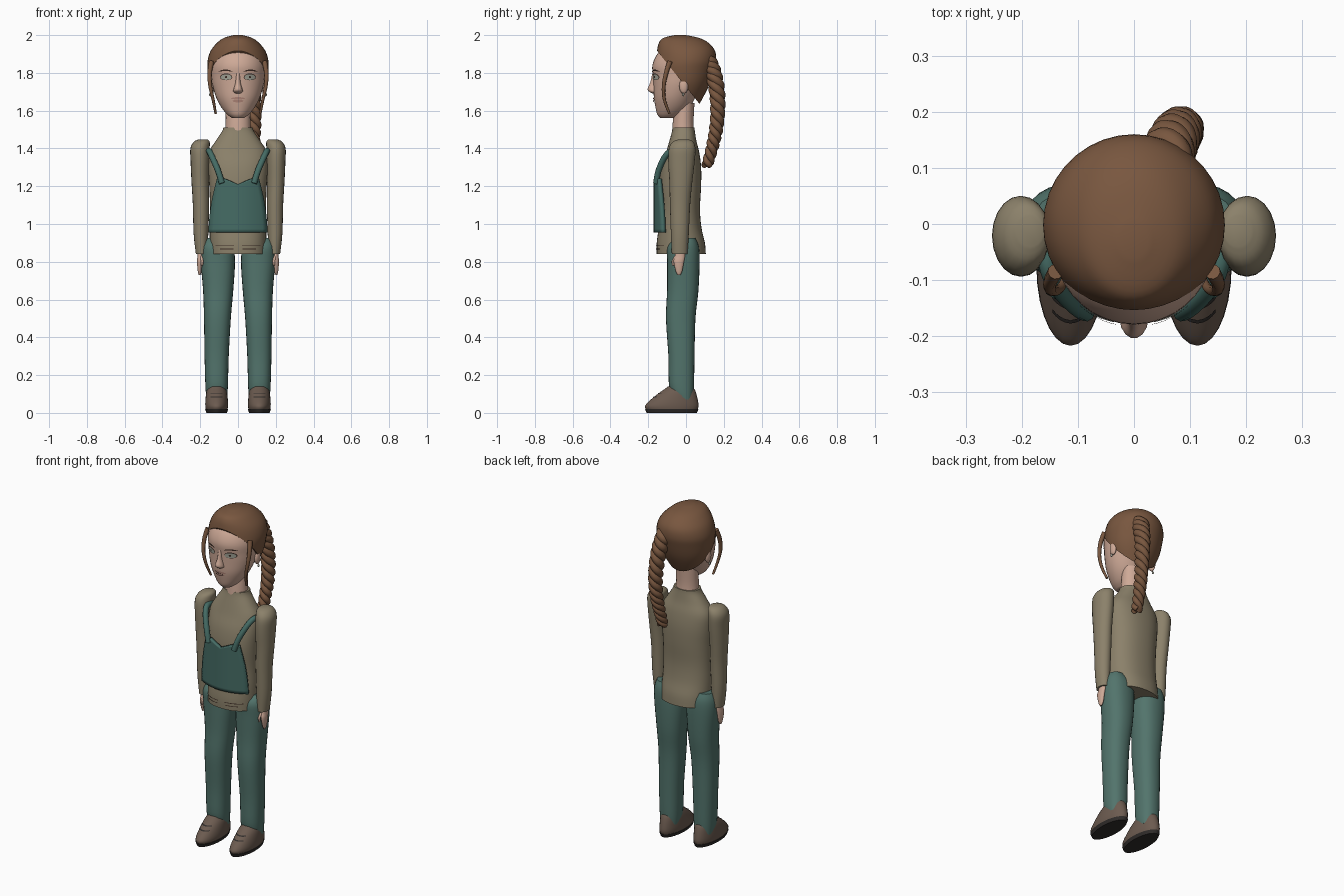
import bpy, bmesh, math
from mathutils import Vector

cube = bpy.data.objects.get("Cube")
if cube:
    bpy.data.objects.remove(cube)


def material(name, r, g, b):
    m = bpy.data.materials.new(name)
    m.use_nodes = True
    m.diffuse_color = (r, g, b, 1)
    bsdf = next(n for n in m.node_tree.nodes if n.type == 'BSDF_PRINCIPLED')
    bsdf.inputs["Base Color"].default_value = (r, g, b, 1)
    bsdf.inputs["Roughness"].default_value = 0.8
    return m


HAIR = material("brown hair", .19, .095, .05)
SKIN = material("skin", .62, .40, .31)
LIP = material("lips", .44, .24, .19)
EYE = material("eye grey", .36, .37, .31)
DARK = material("dark brown", .045, .025, .018)
SHIRT = material("olive shirt", .26, .22, .145)
PANTS = material("teal trousers", .085, .175, .15)
BIB = material("deep teal bib", .06, .15, .13)
SHOE = material("shoe brown", .15, .105, .08)
SOLE = material("dark sole", .03, .026, .024)


def finish(bm, name, mat, angle=45):
    bmesh.ops.recalc_face_normals(bm, faces=bm.faces)
    me = bpy.data.meshes.new(name)
    bm.to_mesh(me)
    bm.free()
    me.shade_smooth()
    me.set_sharp_from_angle(angle=math.radians(angle))
    me.materials.append(mat)
    ob = bpy.data.objects.new(name, me)
    bpy.context.collection.objects.link(ob)
    return ob


def smooth_keys(keys, steps=4):
    """Catmull-Rom interpolation of tuples of equal length."""
    ks = [Vector(k) for k in keys]
    out = []
    for i in range(len(ks) - 1):
        a, b, c, d = ks[max(i - 1, 0)], ks[i], ks[i + 1], ks[min(i + 2, len(ks) - 1)]
        for s in range(steps):
            t = s / steps
            out.append(b + (c - a) * (t / 2) + (a * 2 - b * 5 + c * 4 - d) * (t * t / 2)
                       + (b * 3 - a - c * 3 + d) * (t ** 3 / 2))
    return out + [ks[-1]]


def loft_mesh(keys, p=2, sides=28, side=1):
    """Keys are (z, centre x, half width, front y, back y)."""
    bm = bmesh.new()
    rings = []
    for z, cx, hx, yf, yb in smooth_keys(keys):
        ring = []
        for i in range(sides):
            a = math.tau * i / sides
            c, s = math.cos(a), math.sin(a)
            x = math.copysign(abs(c) ** (2 / p), c) * hx + cx
            y = math.copysign(abs(s) ** (2 / p), s) * (yb - yf) / 2 + (yf + yb) / 2
            ring.append(bm.verts.new((side * x, y, z)))
        rings.append(ring)
    for r, q in zip(rings, rings[1:]):
        for i in range(sides):
            j = (i + 1) % sides
            bm.faces.new((r[i], r[j], q[j], q[i]))
    bm.faces.new(rings[0])
    bm.faces.new(rings[-1])
    return bm


def loft(name, keys, mat, **kw):
    return finish(loft_mesh(keys, **kw), name, mat)


def front_y(keys, x, z, p=2):
    """Front surface of a loft at x, z."""
    rows = smooth_keys(keys)
    for a, b in zip(rows, rows[1:]):
        if a[0] <= z <= b[0]:
            _, cx, hx, yf, yb = a.lerp(b, (z - a[0]) / (b[0] - a[0]))
            u = min(abs(x - cx) / hx, 1)
            return (yf + yb) / 2 - (yb - yf) / 2 * (1 - u ** p) ** (1 / p)
    return 0


def decal(name, keys, mat, cx, cz, w, h, arch=0, off=.004, p=2, side=1, square=False):
    """Thin lens or strip that follows the front of a loft."""
    bm = bmesh.new()
    cols = []
    for i in range(13):
        u = i / 6 - 1
        half = h / 2 * (1 if square else max(math.sqrt(1 - u * u), .05))
        col = []
        for v in (-1, -.33, .33, 1):
            x, z = cx + u * w / 2, cz + v * half + arch * (1 - u * u)
            col.append(bm.verts.new((side * x, front_y(keys, x, z, p) - off, z)))
        cols.append(col)
    for a, b in zip(cols, cols[1:]):
        for k in range(3):
            bm.faces.new((a[k], b[k], b[k + 1], a[k + 1]))
    ob = finish(bm, name, mat)
    if sum(f.normal.y for f in ob.data.polygons) > 0:
        ob.data.flip_normals()
    return ob


def tube(name, points, radius, mat, tip=1):
    """Round cord through points, tapering to tip."""
    cu = bpy.data.curves.new(name, 'CURVE')
    cu.dimensions = '3D'
    cu.bevel_depth = radius
    cu.bevel_resolution = 3
    cu.use_fill_caps = True
    sp = cu.splines.new('POLY')
    sp.use_smooth = True
    pts = smooth_keys(points)
    sp.points.add(len(pts) - 1)
    for i, co in enumerate(pts):
        sp.points[i].co = (*co, 1)
        sp.points[i].radius = 1 + (tip - 1) * i / (len(pts) - 1)
    cu.materials.append(mat)
    ob = bpy.data.objects.new(name, cu)
    bpy.context.collection.objects.link(ob)
    return ob


def ball(name, centre, scale, mat):
    bm = bmesh.new()
    bmesh.ops.create_uvsphere(bm, u_segments=16, v_segments=10, radius=1)
    bmesh.ops.scale(bm, vec=scale, verts=bm.verts)
    bmesh.ops.translate(bm, vec=centre, verts=bm.verts)
    return finish(bm, name, mat)


# Head, nose and neck
head = [(1.56, 0, .03, -.135, -.06), (1.58, 0, .058, -.152, -.02), (1.62, 0, .09, -.162, .02),
        (1.67, 0, .116, -.17, .05), (1.73, 0, .134, -.172, .08), (1.78, 0, .141, -.174, .1),
        (1.84, 0, .144, -.178, .12), (1.9, 0, .13, -.152, .12), (1.95, 0, .085, -.1, .08)]
loft("head", head, SKIN, sides=36)
loft("nose", [(1.69, 0, .012, -.175, -.14), (1.7, 0, .025, -.195, -.14), (1.715, 0, .023, -.204, -.14),
              (1.75, 0, .014, -.19, -.14), (1.8, 0, .012, -.178, -.14)], SKIN, sides=14)
loft("neck", [(1.46, 0, .07, -.075, .045), (1.54, 0, .065, -.07, .04), (1.64, 0, .066, -.06, .045)], SKIN)
decal("upper_lip", head, LIP, 0, 1.664, .075, .012, .002, .005)
decal("lower_lip", head, LIP, 0, 1.652, .06, .013, -.002, .006)
decal("mouth_line", head, DARK, 0, 1.659, .07, .002, 0, .008)

# Hair cap, cut along the slanting hairline
bm = loft_mesh([(1.6, 0, .055, -.06, .05), (1.66, 0, .105, -.1, .085), (1.74, 0, .145, -.14, .125),
                (1.82, 0, .16, -.16, .15), (1.87, 0, .16, -.158, .16), (1.92, 0, .143, -.153, .152),
                (1.96, 0, .11, -.143, .118), (1.985, 0, .075, -.12, .07), (2, 0, .025, -.06, .0)], sides=36)
cut = bmesh.ops.bisect_plane(bm, geom=bm.verts[:] + bm.edges[:] + bm.faces[:], plane_co=(0, 0, 1.725),
                             plane_no=(0, 1.25, 1), clear_inner=True)
bmesh.ops.edgeloop_fill(bm, edges=[e for e in cut["geom_cut"] if isinstance(e, bmesh.types.BMEdge)])
finish(bm, "hair_cap", HAIR)

# Three-strand braid wound around a curved centre line
spine = smooth_keys([(.055, .115, 1.87), (.07, .15, 1.78), (.082, .168, 1.65), (.085, .162, 1.52),
                     (.08, .14, 1.41), (.075, .112, 1.31)], 12)
for k in range(3):
    strand = []
    for i, c in enumerate(spine):
        t = i / (len(spine) - 1)
        a = math.tau * (t * 4.5 + k / 3)
        r = .024 * (1 - .35 * t)
        strand.append(c + Vector((math.cos(a) * r, math.sin(a) * r, 0)))
    tube("braid_strand", strand, .026, HAIR, .62)

# Paired parts
arm = [(.84, .193, .03, -.075, .008), (.95, .196, .039, -.08, .015), (1.1, .196, .043, -.085, .022),
       (1.22, .2, .046, -.088, .033), (1.33, .201, .05, -.094, .046), (1.4, .201, .051, -.09, .05),
       (1.435, .192, .042, -.07, .038), (1.448, .185, .024, -.04, .015)]
hand = [(.73, .203, .005, -.045, -.03), (.75, .203, .01, -.055, -.02), (.8, .203, .014, -.066, -.01),
        (.83, .2, .014, -.06, -.005), (.87, .197, .016, -.055, -.005)]
leg = [(.07, .113, .052, -.05, .035), (.13, .113, .059, -.088, .042), (.3, .113, .064, -.093, .045),
       (.5, .109, .071, -.106, .05), (.65, .105, .08, -.1, .066), (.8, .107, .091, -.1, .072),
       (.88, .113, .085, -.098, .068), (.925, .13, .05, -.06, .05)]
shoe = [(.015, .113, .057, -.21, .06), (.035, .113, .06, -.217, .066), (.06, .113, .06, -.198, .064),
        (.1, .113, .056, -.15, .055), (.125, .113, .05, -.115, .045), (.14, .113, .04, -.095, .03)]
sole = [(0, .113, .054, -.208, .058), (.02, .113, .061, -.217, .066)]
for s, tag in ((1, "left_"), (-1, "right_")):
    loft(tag + "sleeve", arm, SHIRT, sides=20, side=s)
    loft(tag + "hand", hand, SKIN, sides=14, side=s)
    tube(tag + "thumb", [(s * .195, -.05, .83), (s * .19, -.068, .805), (s * .19, -.068, .78)], .008, SKIN, .7)
    loft(tag + "trouser_leg", leg, PANTS, side=s, p=2.3)
    loft(tag + "shoe", shoe, SHOE, side=s)
    loft(tag + "sole", sole, SOLE, side=s)
    for z in (.084, .104):
        decal(tag + "lace", shoe, SOLE, .113, z, .064, .005, side=s, square=True)
    # Eyes and brows
    decal(tag + "eye_rim", head, DARK, .063, 1.777, .066, .036, .002, .003, side=s)
    decal(tag + "eye", head, EYE, .063, 1.776, .06, .029, .002, .005, side=s)
    decal(tag + "pupil", head, DARK, .063, 1.778, .012, .012, 0, .007, side=s)
    decal(tag + "eyebrow", head, DARK, .066, 1.806, .074, .008, .008, .005, side=s)
    # Ears, rings and loose locks
    ball(tag + "ear", (s * .138, -.012, 1.73), (.014, .024, .04), SKIN)
    ball(tag + "earring", (s * .147, -.015, 1.685), (.006, .006, .009), EYE)
    tube(tag + "lock", [(s * .14, -.085, 1.86), (s * .15, -.105, 1.8), (s * .147, -.118, 1.73),
                        (s * .132, -.115, 1.66), (s * .118, -.088, 1.585)], .014, HAIR, .45)
    tube(tag + "strap", [(s * .085, -.158, 1.215), (s * .105, -.146, 1.28), (s * .135, -.115, 1.35),
                         (s * .152, -.08, 1.385), (s * .158, -.03, 1.385)], .016, BIB)

# Shirt body with high collar
torso = [(.84, 0, .15, -.155, .105), (.9, 0, .15, -.155, .1), (.98, 0, .15, -.145, .082),
         (1.08, 0, .148, -.135, .074), (1.2, 0, .152, -.142, .08), (1.3, 0, .158, -.13, .08),
         (1.38, 0, .153, -.105, .07), (1.44, 0, .118, -.088, .055), (1.49, 0, .085, -.074, .047),
         (1.512, 0, .077, -.07, .045)]
loft("shirt_body", torso, SHIRT, p=2.3, sides=36)
for s in (1, -1):
    for z, x, w in ((.885, .07, .1), (.868, .06, .07)):
        decal("hem_seam", torso, DARK, x, z, w, .004, p=2.3, side=s, square=True)

# Bib panel, wider at the bottom and bowed around the chest
bm = bmesh.new()
rows = []
for z, w in smooth_keys([(.955, .157), (1.03, .152), (1.12, .14), (1.2, .122), (1.24, .112)], 3):
    row = []
    for i in range(13):
        u = i / 6 - 1
        x = u * w
        dip = .03 * max(0, 1 - abs(u) * 1.6) * max(0, (z - 1.1) / .14)
        row.append(bm.verts.new((x, -.171 + 1.9 * x * x, z - dip)))
    rows.append(row)
for a, b in zip(rows, rows[1:]):
    for i in range(12):
        bm.faces.new((a[i], a[i + 1], b[i + 1], b[i]))
bib = finish(bm, "bib", BIB)
solid = bib.modifiers.new("thickness", 'SOLIDIFY')
solid.thickness = .02
solid.offset = -1 if bib.data.polygons[0].normal.y < 0 else 1
